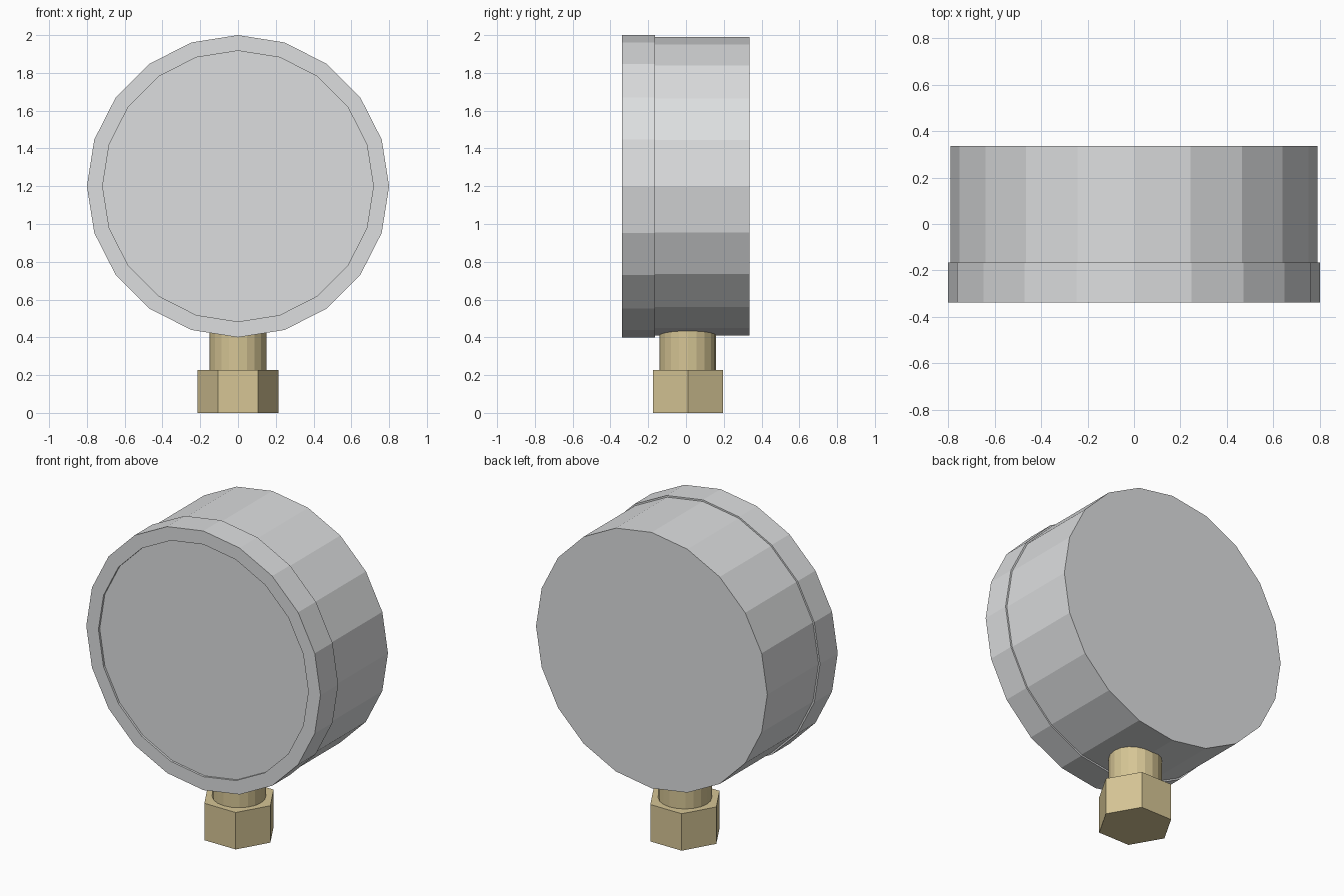
import bpy
import math

cube = bpy.data.objects.get("Cube")
if cube:
    bpy.data.objects.remove(cube, do_unlink=True)

SIDES = 20
DIAL_Z = 1.2


def material(name, rgb):
    mat = bpy.data.materials.new(name)
    mat.use_nodes = True
    mat.diffuse_color = (*rgb, 1)
    mat.node_tree.nodes["Principled BSDF"].inputs["Base Color"].default_value = (*rgb, 1)
    return mat


def lathe(name, profile, mat, sides, centre, upright=False):
    """Spin (radius, height) points; closes the ends that lie on the axis."""
    verts, faces, rings = [], [], []
    for r, h in profile:
        count = sides if r > 0 else 1
        rings.append(range(len(verts), len(verts) + count))
        for i in range(count):
            a = math.tau * i / sides
            u, v = r * math.cos(a), r * math.sin(a)
            verts.append((u, v, h) if upright else (u, h, -v))
    for low, high in zip(rings, rings[1:]):
        if len(low) == 1:
            faces.append(list(reversed(high)))
        elif len(high) == 1:
            faces.append(list(low))
        else:
            for i in range(sides):
                j = (i + 1) % sides
                faces.append((low[i], low[j], high[j], high[i]))
    mesh = bpy.data.meshes.new(name)
    mesh.from_pydata(verts, [], faces)
    # Drop the unused axis points
    used = {i for f in faces for i in f}
    if len(used) < len(verts):
        import bmesh
        bm = bmesh.new()
        bm.from_mesh(mesh)
        for v in [v for v in bm.verts if not v.link_faces]:
            bm.verts.remove(v)
        bm.to_mesh(mesh)
        bm.free()
    mesh.materials.append(mat)
    obj = bpy.data.objects.new(name, mesh)
    obj.location = centre
    bpy.context.collection.objects.link(obj)
    return obj


steel = material("brushed steel", (0.72, 0.73, 0.74))
brass = material("brass", (0.67, 0.56, 0.30))

# Round case, closed at the back
lathe("case", [(0, -0.2), (0.79, -0.2), (0.79, 0.335), (0, 0.335)],
      steel, SIDES, (0, 0, DIAL_Z))

# Front rim, slightly wider than the case, with the dial set just inside
lathe("front_rim", [(0.717, -0.32), (0.717, -0.338), (0.8, -0.338), (0.8, -0.165), (0.717, -0.165), (0.717, -0.32)],
      steel, SIDES, (0, 0, DIAL_Z))
lathe("dial", [(0, -0.325), (0.717, -0.325), (0.717, -0.18), (0, -0.18)],
      steel, SIDES, (0, 0, DIAL_Z))

# Threaded connection below the case
lathe("stem", [(0, 0.2), (0.15, 0.2), (0.15, 0.48), (0, 0.48)],
      brass, SIDES, (0, 0.01, 0), upright=True)
lathe("hex_nut", [(0, 0), (0.214, 0), (0.214, 0.228), (0, 0.228)],
      brass, 6, (0, 0.01, 0), upright=True)
